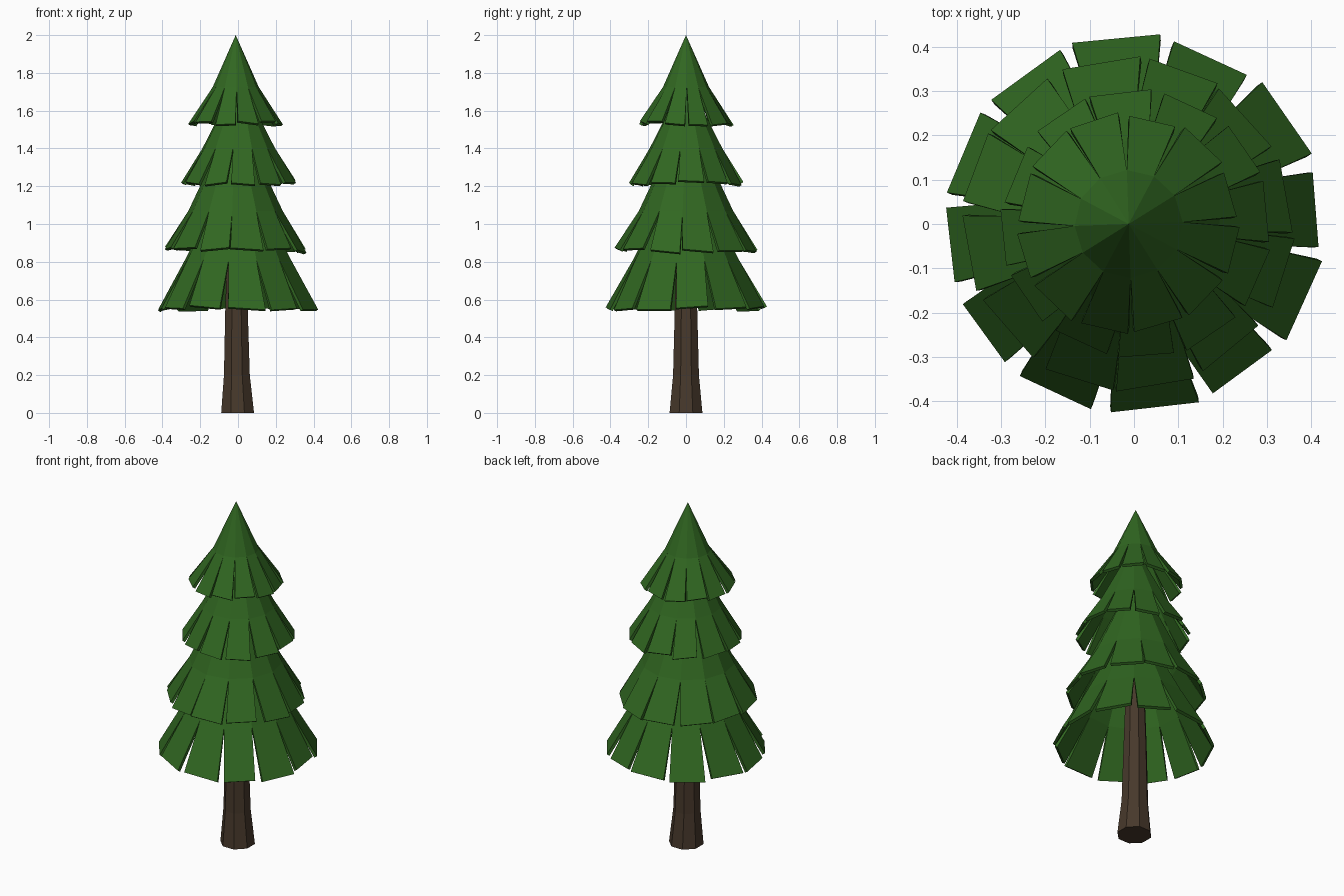
import bpy, bmesh, math, random
from mathutils import Vector

if "Cube" in bpy.data.objects:
    bpy.data.objects.remove(bpy.data.objects["Cube"])

random.seed(4)
SIDES = 12


def material(name, color):
    m = bpy.data.materials.new(name)
    m.diffuse_color = (*color, 1)
    m.use_nodes = True
    m.node_tree.nodes["Principled BSDF"].inputs["Base Color"].default_value = m.diffuse_color
    return m


def make_object(name, bm, mat):
    bmesh.ops.recalc_face_normals(bm, faces=bm.faces)
    me = bpy.data.meshes.new(name)
    bm.to_mesh(me)
    bm.free()
    me.materials.append(mat)
    ob = bpy.data.objects.new(name, me)
    bpy.context.collection.objects.link(ob)
    return ob


def polar(r, a, z, cx=0.0):
    return Vector((cx + r * math.cos(a), r * math.sin(a), z))


green = material("needles", (0.03, 0.135, 0.015))
brown = material("bark", (0.063, 0.04, 0.024))


# Trunk: tapered octagon flaring at the foot
def trunk(profile, sides=8):
    bm = bmesh.new()
    rings = []
    for r, z, cx in profile:
        rings.append([bm.verts.new(polar(r, math.tau * (i + 0.5) / sides, z, cx))
                      for i in range(sides)])
    for lo, hi in zip(rings, rings[1:]):
        for i in range(sides):
            j = (i + 1) % sides
            bm.faces.new((lo[i], lo[j], hi[j], hi[i]))
    bm.faces.new(rings[0])
    bm.faces.new(rings[-1])
    make_object("trunk", bm, brown)


# Tier: cone cap whose lower half is split into flaring, uneven flaps.
# hem optionally gives the (start, end) angle of each flap's lower edge.
def tier(name, apex_z, ring_r, ring_z, hem_r, hem_z, half_w, turn, cx=0.0, hem=None):
    bm = bmesh.new()
    step = math.tau / SIDES
    apex = bm.verts.new((cx, 0, apex_z))
    mids = [math.radians(turn) + i * step for i in range(SIDES)]
    ring = [bm.verts.new(polar(ring_r, a - step / 2, ring_z, cx)) for a in mids]
    for i, a in enumerate(mids):
        left, right = ring[i], ring[(i + 1) % SIDES]
        bm.faces.new((apex, left, right))
        if hem:
            start, end = (math.radians(d) for d in hem[i])
            a, half = (start + end) / 2, hem_r * math.tan((end - start) / 2)
        else:
            a += random.uniform(-0.03, 0.03)
            half = half_w * random.uniform(0.88, 1.0)
        tilt = random.uniform(-0.008, 0.008)
        centre = polar(hem_r + random.uniform(-0.006, 0.006), a,
                       hem_z + random.uniform(-0.01, 0.01), cx)
        side = Vector((-math.sin(a), math.cos(a), 0)) * half
        lift = Vector((0, 0, tilt))
        bm.faces.new((left, bm.verts.new(centre - side - lift),
                      bm.verts.new(centre + side + lift), right))
    ob = make_object(name, bm, green)
    mod = ob.modifiers.new("thickness", "SOLIDIFY")
    mod.thickness = 0.016
    mod.offset = -1


trunk([(0.094, 0.0, -0.002), (0.074, 0.2, -0.006),
       (0.064, 0.56, -0.008), (0.045, 1.1, -0.008)])
tier("top_branches", 2.0, 0.122, 1.725, 0.243, 1.535, 0.058, 17, -0.012)
tier("upper_branches", 1.78, 0.195, 1.40, 0.295, 1.22, 0.071, 6, 0.004)
tier("middle_branches", 1.60, 0.25, 1.07, 0.363, 0.865, 0.09, 11, -0.013)
tier("lower_branches", 1.36, 0.285, 0.81, 0.416, 0.555, 0.1, 5, 0,
     [(-7, 16), (21.5, 48), (53, 77.5), (82, 109), (113, 139), (144, 170.5),
      (175, 198), (205, 227), (233, 257), (263, 290), (295, 317.5), (322.5, 349)])
